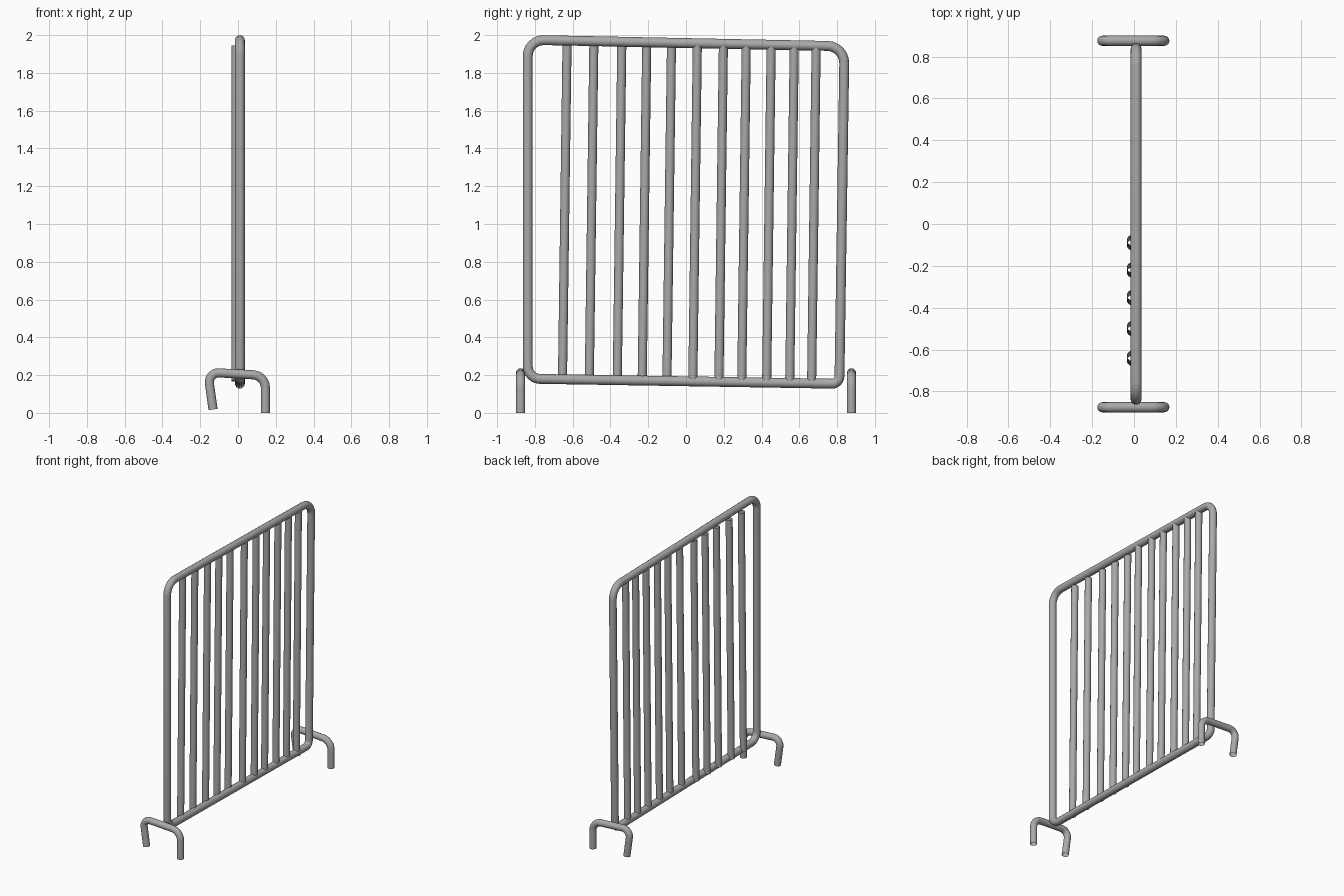
import bpy, bmesh, math
from mathutils import Vector

if "Cube" in bpy.data.objects:
    bpy.data.objects.remove(bpy.data.objects["Cube"])

steel = bpy.data.materials.new("grey steel")
steel.diffuse_color = (0.4, 0.4, 0.4, 1)
steel.use_nodes = True
steel.node_tree.nodes["Principled BSDF"].inputs["Base Color"].default_value = steel.diffuse_color
SIDES = 16


def fillet(points, closed, steps=6):
    """Round the corners of a path; each point is (Vector, tangent length)."""
    path, n = [], len(points)
    for i, (p, d) in enumerate(points):
        if d == 0 or (not closed and i in (0, n - 1)):
            path.append(p)
            continue
        u = (points[i - 1][0] - p).normalized()
        v = (points[(i + 1) % n][0] - p).normalized()
        half = u.angle(v) / 2
        centre = p + (u + v).normalized() * (d / math.cos(half))
        a, b = p + u * d - centre, p + v * d - centre
        ang = a.angle(b)
        for k in range(steps + 1):
            t = k / steps
            path.append(centre + (a * math.sin((1 - t) * ang) + b * math.sin(t * ang)) / math.sin(ang))
    return path


def tube(name, path, radius, normal, closed=False):
    """Sweep an open-ended round tube along a path lying in a plane."""
    bm = bmesh.new()
    n, rings = len(path), []
    normal = Vector(normal)
    for i, p in enumerate(path):
        prev = path[i - 1] if closed or i > 0 else None
        nxt = path[(i + 1) % n] if closed or i < n - 1 else None
        t1 = (p - prev).normalized() if prev is not None else (nxt - p).normalized()
        t2 = (nxt - p).normalized() if nxt is not None else t1
        side = normal.cross((t1 + t2).normalized())
        side /= math.cos(t1.angle(t2, 0) / 2)
        rings.append([bm.verts.new(p + radius * (math.cos(a) * normal + math.sin(a) * side))
                      for a in (2 * math.pi * k / SIDES for k in range(SIDES))])
    for i in range(n if closed else n - 1):
        r, s = rings[i], rings[(i + 1) % n]
        for k in range(SIDES):
            m = (k + 1) % SIDES
            f = bm.faces.new((r[k], r[m], s[m], s[k]))
            f.smooth = True
    me = bpy.data.meshes.new(name)
    bm.to_mesh(me)
    bm.free()
    me.materials.append(steel)
    ob = bpy.data.objects.new(name, me)
    bpy.context.collection.objects.link(ob)
    return ob


# Slightly skewed rounded frame
FX = 0.01
corners = [(-0.838, 1.975, 0.085), (-0.838, 0.181, 0.065),
           (0.812, 0.154, 0.04), (0.839, 1.941, 0.09)]
tube("frame", fillet([(Vector((FX, y, z)), d) for y, z, d in corners], True),
     0.026, (1, 0, 0), True)

# Upright bars: the first five sit off the frame's centre line
bar_tops = [-0.63, -0.488, -0.34, -0.208, -0.077, 0.06, 0.198, 0.319, 0.451, 0.573, 0.689]
for i, y in enumerate(bar_tops):
    offset = i < 5
    x = -0.01 if offset else FX
    top = 1.945 if offset else 1.958 - 0.02 * y
    bottom = 0.165 - 0.016 * y
    tube(f"bar_{i + 1}", [Vector((x, y - 0.024, bottom)), Vector((x, y, top))],
         0.024, (1, 0, 0))

# Bent feet at both ends
foot = [(-0.132, 0.018, 0), (-0.16, 0.215, 0.06), (0.145, 0.198, 0.065), (0.145, 0.0, 0)]
for name, y in (("front_foot", -0.876), ("back_foot", 0.876)):
    tube(name, fillet([(Vector((x, y, z)), d) for x, z, d in foot], False),
         0.024, (0, 1, 0))
